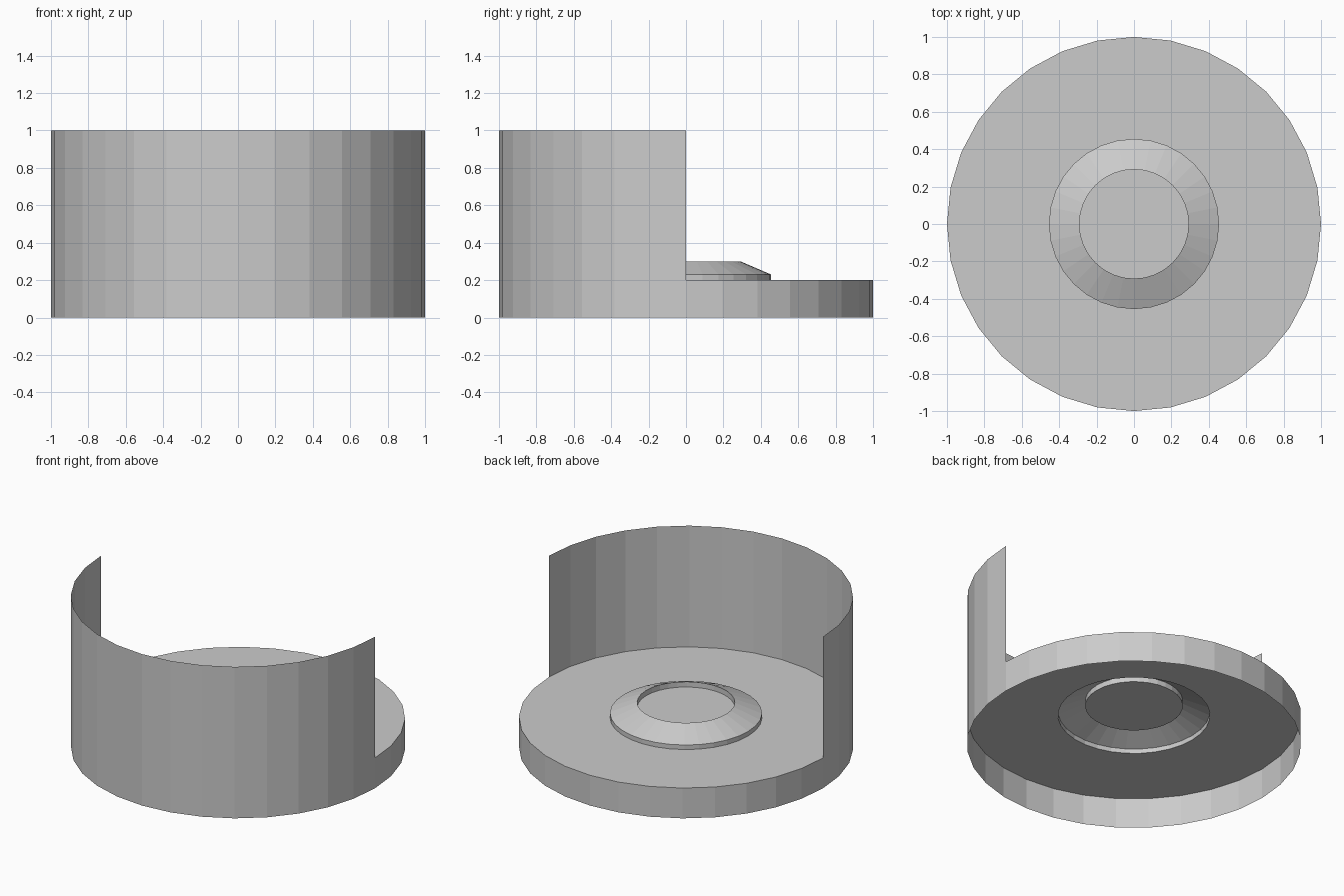
import bpy, bmesh
from math import cos, sin, pi

if "Cube" in bpy.data.objects:
    bpy.data.objects.remove(bpy.data.objects["Cube"])

SIDES = 32


def ring(bm, r, z, n=SIDES, closed=True):
    count = n if closed else n + 1
    return [bm.verts.new((r * cos(2 * pi * i / SIDES), r * sin(2 * pi * i / SIDES), z))
            for i in range(count)]


def bridge(bm, a, b):
    for i in range(SIDES):
        j = (i + 1) % SIDES
        bm.faces.new((a[i], a[j], b[j], b[i]))


def finish(bm, name):
    mesh = bpy.data.meshes.new(name)
    bm.to_mesh(mesh)
    bm.free()
    obj = bpy.data.objects.new(name, mesh)
    bpy.context.collection.objects.link(obj)


# Thin outer wall: low all round, tall on the front half (y <= 0)
bm = bmesh.new()
low, mid = ring(bm, 1, 0), ring(bm, 1, 0.2)
bridge(bm, low, mid)
half = SIDES // 2
tall = [bm.verts.new((v.co.x, v.co.y, 1)) for v in mid[half:] + mid[:1]]
for i in range(half):
    a, b = mid[half + i], mid[(half + i + 1) % SIDES]
    bm.faces.new((a, b, tall[i + 1], tall[i]))
finish(bm, "outer_wall")

# Floor with raised, bevelled collar and a slightly sunken cap; open underneath
bm = bmesh.new()
profile = [(1, 0.2), (0.455, 0.2), (0.455, 0.23), (0.292, 0.3), (0.292, 0.265)]
rings = [ring(bm, r, z) for r, z in profile]
for a, b in zip(rings, rings[1:]):
    bridge(bm, a, b)
bm.faces.new(rings[-1])
finish(bm, "floor_with_collar")
